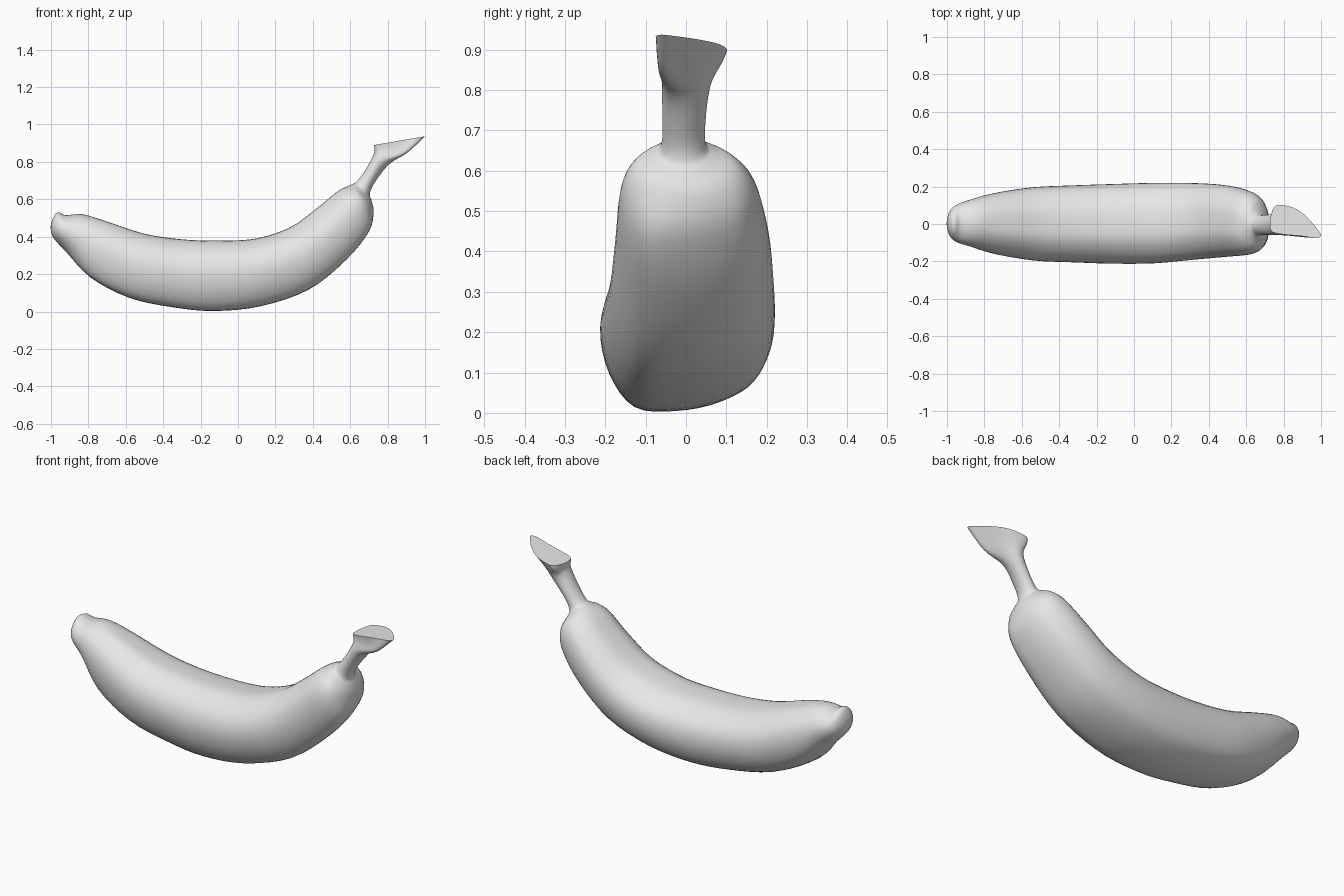
import bpy
import bmesh
from math import sin, cos, radians
from mathutils import Vector

default = bpy.data.objects.get("Cube")
if default:
    bpy.data.objects.remove(default, do_unlink=True)

STEPS = 4          # subdivisions between neighbouring control points


def spline_point(a, b, c, d, t):
    """Catmull-Rom interpolation between b and c."""
    return 0.5 * (2 * b + (c - a) * t + (2 * a - 5 * b + 4 * c - d) * t ** 2
                  + (3 * b - a - 3 * c + d) * t ** 3)


def smooth_path(points, closed):
    """Subdivide a list of vectors along a smooth curve through them."""
    count = len(points)

    def pick(i):
        return points[i % count] if closed else points[max(0, min(i, count - 1))]

    spans = count if closed else count - 1
    result = [spline_point(pick(i - 1), pick(i), pick(i + 1), pick(i + 2), s / STEPS)
              for i in range(spans) for s in range(STEPS)]
    return result if closed else result + [points[-1]]


# Cross-sections: (sideways, from underside -1 to upper side 1)
round_shape = [(cos(radians(30 * k - 120)), sin(radians(30 * k - 120)))
               for k in range(12)]
fruit_shape = [(-.6, -.95), (-.1, -1), (.4, -.88), (.8, -.6), (1, -.05), (.92, .5),
               (.5, .9), (0, 1), (-.45, .95), (-.85, .6), (-1, .1), (-.9, -.5)]
cut_shape = [(-.83, -1), (-.45, -.85), (.2, -.5), (.76, -.05), (1, .45), (.95, .8),
             (.4, .96), (-.1, 1), (-.6, .93), (-.77, .5), (-.88, -.25), (-1, -.8)]

# Stations: shape, upper x z, underside x z, front y, back y
stations = [
    # blossom end
    (round_shape, -.975, .525, -1, .475, -.03, .03),
    (round_shape, -.955, .53, -1, .43, -.065, .07),
    (round_shape, -.92, .515, -.98, .385, -.095, .1),
    (round_shape, -.83, .52, -.92, .32, -.12, .13),
    # curved fruit
    (fruit_shape, -.7, .48, -.79, .185, -.16, .165),
    (fruit_shape, -.5, .415, -.58, .075, -.195, .195),
    (fruit_shape, -.3, .385, -.35, .025, -.205, .205),
    (fruit_shape, -.1, .378, -.13, .005, -.212, .212),
    (fruit_shape, .1, .39, .12, .03, -.21, .218),
    (fruit_shape, .28, .45, .38, .12, -.19, .217),
    (fruit_shape, .42, .55, .58, .28, -.175, .205),
    (fruit_shape, .53, .64, .7, .43, -.163, .175),
    # shoulder and neck
    (round_shape, .59, .672, .725, .53, -.135, .135),
    (round_shape, .615, .683, .715, .59, -.085, .075),
    (round_shape, .635, .695, .705, .625, -.062, .05),
    # stem and slanted cut
    (round_shape, .68, .755, .725, .68, -.058, .048),
    (round_shape, .725, .84, .8, .78, -.06, .06),
    (cut_shape, .73, .875, .9, .845, -.068, .088),
    (cut_shape, .727, .89, 1, .937, -.075, .1),
]


def ring(shape, upper_x, upper_z, under_x, under_z, front, back):
    """Place a cross-section between its upper and underside points."""
    upper = Vector((upper_x, 0, upper_z))
    under = Vector((under_x, 0, under_z))
    points = []
    for side, height in shape:
        p = under.lerp(upper, (height + 1) / 2)
        p.y = front + (back - front) * (side + 1) / 2
        points.append(p)
    return smooth_path(points, True)


# Loft the rings lengthwise
rings = [ring(*station) for station in stations]
strips = [smooth_path(list(strip), False) for strip in zip(*rings)]

bm = bmesh.new()
grid = [[bm.verts.new(p) for p in strip] for strip in strips]
for i, strip in enumerate(grid):
    following = grid[(i + 1) % len(grid)]
    for j in range(len(strip) - 1):
        bm.faces.new((strip[j], following[j], following[j + 1], strip[j + 1]))
for end in (0, -1):
    bm.faces.new([strip[end] for strip in grid])
bmesh.ops.recalc_face_normals(bm, faces=bm.faces)

mesh = bpy.data.meshes.new("banana")
bm.to_mesh(mesh)
bm.free()
banana = bpy.data.objects.new("banana", mesh)
bpy.context.collection.objects.link(banana)

# Single plain colour
colour = (0.8, 0.8, 0.8, 1)
grey = bpy.data.materials.new("light grey")
grey.use_nodes = True
grey.diffuse_color = colour
for node in grey.node_tree.nodes:
    if node.type == 'BSDF_PRINCIPLED':
        node.inputs["Base Color"].default_value = colour
mesh.materials.append(grey)

# Smooth skin with a crisp edge round the cut
bpy.ops.object.select_all(action='DESELECT')
banana.select_set(True)
bpy.context.view_layer.objects.active = banana
bpy.ops.object.shade_smooth_by_angle(angle=radians(50))
